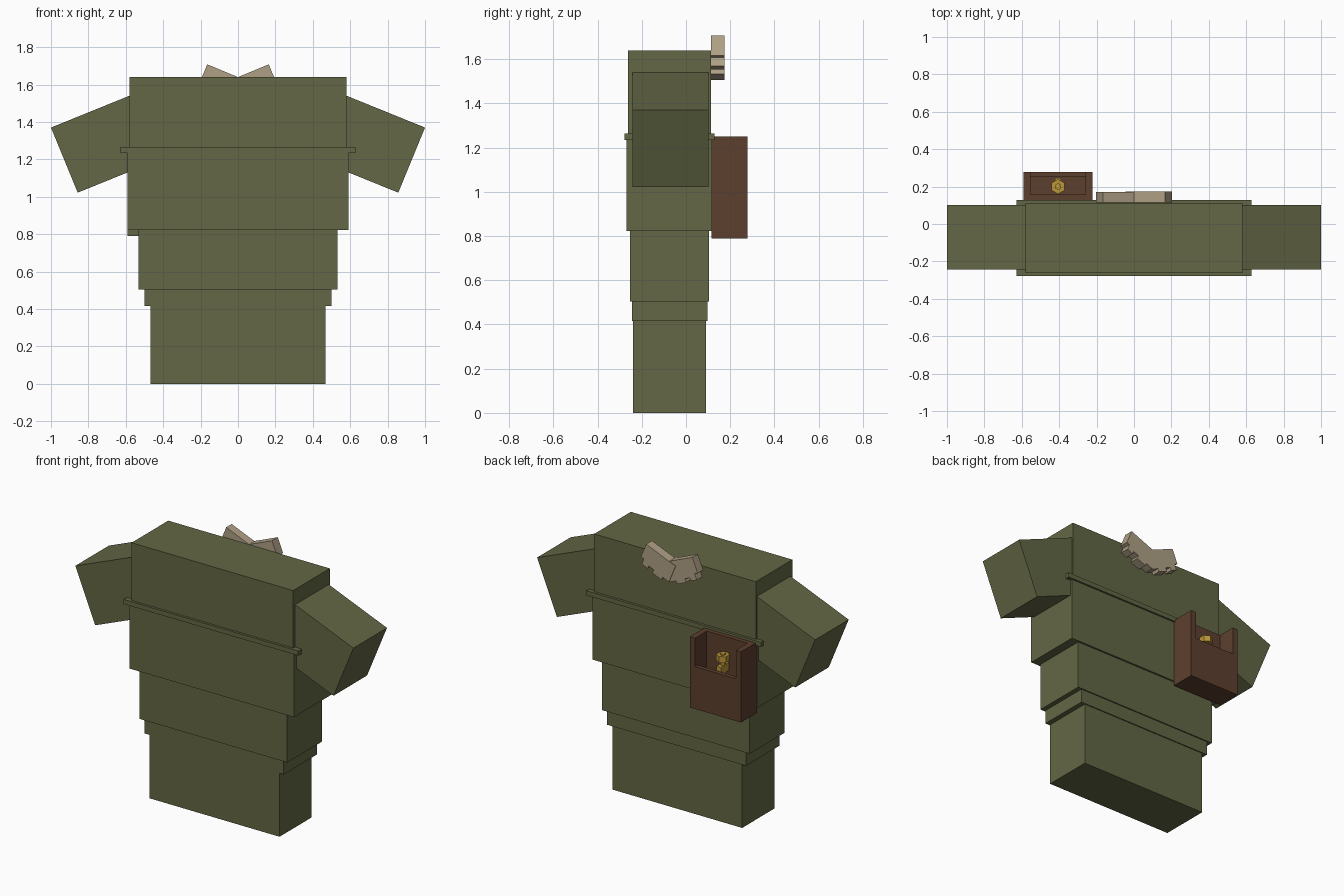
import bpy, bmesh, math
from mathutils import Vector

if "Cube" in bpy.data.objects:
    bpy.data.objects.remove(bpy.data.objects["Cube"])


def material(name, color):
    m = bpy.data.materials.new(name)
    m.diffuse_color = (*color, 1)
    m.use_nodes = True
    m.node_tree.nodes["Principled BSDF"].inputs["Base Color"].default_value = m.diffuse_color
    return m


OLIVE = material("olive cloth", (0.125, 0.135, 0.058))
BROWN = material("brown leather", (0.108, 0.05, 0.027))
GOLD = material("gold metal", (0.50, 0.31, 0.04))
TAN = material("tan ribbon", (0.43, 0.35, 0.24))


def finish(name, bm, *mats):
    bmesh.ops.recalc_face_normals(bm, faces=bm.faces)
    mesh = bpy.data.meshes.new(name)
    bm.to_mesh(mesh)
    bm.free()
    for m in mats:
        mesh.materials.append(m)
    ob = bpy.data.objects.new(name, mesh)
    bpy.context.collection.objects.link(ob)
    return ob


def box(name, x, y, z, *mats):
    """Box from (min, max) pairs along each axis."""
    bm = bmesh.new()
    bmesh.ops.create_cube(bm, size=1)
    for v in bm.verts:
        v.co = Vector([(r[0] + r[1]) / 2 + c * (r[1] - r[0])
                       for c, r in zip(v.co, (x, y, z))])
    return finish(name, bm, *mats)


def extrude_profile(name, pts, y0, y1, *mats):
    """Extrude an xz outline from y0 to y1."""
    bm = bmesh.new()
    face = bm.faces.new([bm.verts.new((x, y0, z)) for x, z in pts])
    out = bmesh.ops.extrude_face_region(bm, geom=[face])
    for v in out["geom"]:
        if isinstance(v, bmesh.types.BMVert):
            v.co.y = y1
    return finish(name, bm, *mats)


# Stacked torso layers: half width, y range, z range
layers = [
    ("lower_skirt", 0.467, (-0.24, 0.09), (0.0, 0.42)),
    ("hem_layer", 0.50, (-0.245, 0.097), (0.415, 0.51)),
    ("waist_layer", 0.532, (-0.254, 0.105), (0.505, 0.825)),
    ("belly_layer", 0.592, (-0.27, 0.117), (0.822, 1.25)),
    ("chest_band", 0.628, (-0.278, 0.129), (1.235, 1.265)),
    ("chest_layer", 0.581, (-0.263, 0.113), (1.25, 1.64)),
]
for name, hw, y, z in layers:
    box(name, (-hw, hw), y, z, OLIVE)

# Sloping sleeves, one on each side
for side, s in (("right", 1), ("left", -1)):
    pts = [(0.48, 1.581), (1.0, 1.37), (0.857, 1.022), (0.48, 1.175)]
    extrude_profile(side + "_sleeve", [(s * x, z) for x, z in pts],
                    -0.243, 0.102, OLIVE)

# Open pouch on the back: solid base, side walls, back wall
PX, PY = (-0.59, -0.222), (0.115, 0.278)
FLOOR, LIP, TOP = 1.0, 1.065, 1.25
base = box("pouch_base", PX, PY, (0.79, FLOOR), BROWN, OLIVE)
for f in base.data.polygons:
    if f.normal.y < -0.5:
        f.material_index = 1
box("pouch_outer_wall", PX, (0.25, PY[1]), (FLOOR, LIP), BROWN)
box("pouch_inner_wall", PX, (PY[0], 0.157), (FLOOR, TOP), BROWN)
box("pouch_wall_a", (PX[0], PX[0] + 0.037), PY, (FLOOR, TOP), BROWN)
box("pouch_wall_b", (PX[1] - 0.037, PX[1]), PY, (FLOOR, TOP), BROWN)


# Gold trinket inside the pouch
def disc(name, radius, z0, z1):
    bm = bmesh.new()
    bmesh.ops.create_cone(bm, cap_ends=True, segments=6, radius1=radius,
                          radius2=radius, depth=z1 - z0)
    bmesh.ops.translate(bm, verts=bm.verts, vec=(-0.406, 0.2, (z0 + z1) / 2))
    return finish(name, bm, GOLD)


disc("trinket_head", 0.04, 1.115, 1.155)
disc("trinket_stem", 0.018, FLOOR, 1.165)
box("trinket_foot", (-0.422, -0.39), (0.16, 0.245), (1.04, 1.09), GOLD)

# Ribbon bow behind the collar: two tilted wings with a ragged lower edge
ang = math.radians(22.5)
wing = [(-0.05, 0), (0.178, 0), (0.178, -0.10), (0.155, -0.10),
        (0.155, -0.14), (0.11, -0.14), (0.11, -0.12), (0.07, -0.12),
        (0.07, -0.145), (0.0, -0.145), (0.0, -0.125), (-0.05, -0.125)]
for side, s in (("right", 1), ("left", -1)):
    pts = [(s * (u * math.cos(ang) - v * math.sin(ang)),
            1.64 + u * math.sin(ang) + v * math.cos(ang)) for u, v in wing]
    # a hair of depth difference keeps the overlapping wings apart
    extrude_profile(side + "_bow_wing", pts, 0.114, 0.172 + 0.002 * s, TAN)
